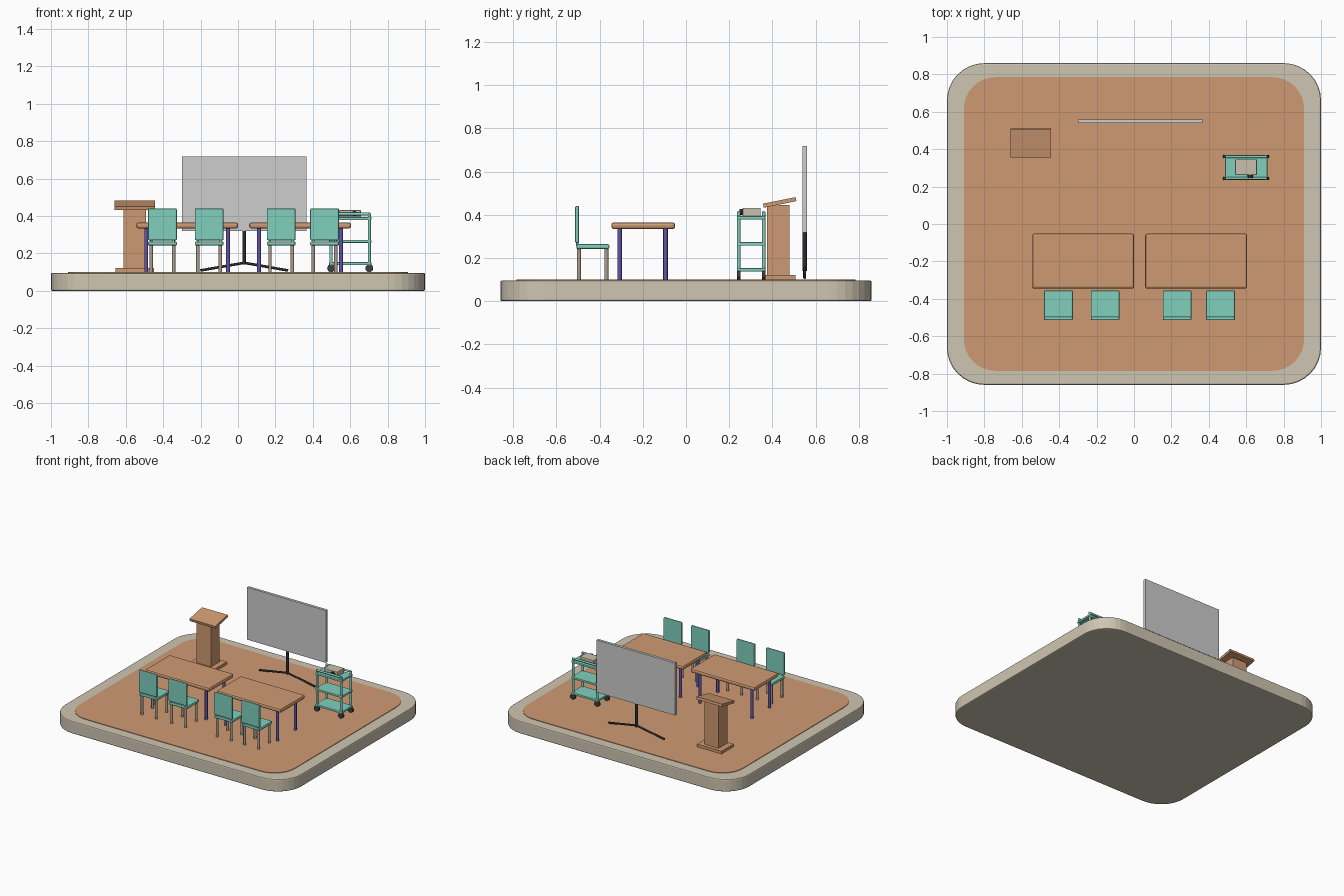
import bpy, bmesh, math
from mathutils import Vector

if "Cube" in bpy.data.objects:
    bpy.data.objects.remove(bpy.data.objects["Cube"])


def mat(name, r, g, b):
    m = bpy.data.materials.new(name)
    lin = [((c / 255 + 0.055) / 1.055) ** 2.4 for c in (r, g, b)]
    m.diffuse_color = (*lin, 1)
    m.use_nodes = True
    m.node_tree.nodes["Principled BSDF"].inputs["Base Color"].default_value = m.diffuse_color
    return m


STONE = mat("stone beige", 207, 198, 178)
WOOD = mat("warm wood", 207, 154, 114)
TEAL = mat("teal", 128, 208, 190)
TAUPE = mat("taupe metal", 172, 160, 140)
PURPLE = mat("purple metal", 98, 84, 172)
GREY = mat("screen grey", 205, 205, 205)
BLACK = mat("dark metal", 42, 43, 47)
CREAM = mat("projector beige", 202, 192, 172)
RUBBER = mat("wheel rubber", 62, 62, 64)


def finish(name, bm, m, bevel=0, smooth=False):
    bmesh.ops.recalc_face_normals(bm, faces=bm.faces)
    me = bpy.data.meshes.new(name)
    bm.to_mesh(me)
    bm.free()
    me.materials.append(m)
    ob = bpy.data.objects.new(name, me)
    bpy.context.collection.objects.link(ob)
    if bevel:
        mod = ob.modifiers.new("bevel", 'BEVEL')
        mod.width, mod.segments, mod.limit_method = bevel, 2, 'ANGLE'
        mod.angle_limit = math.radians(40)
    if smooth:
        bpy.ops.object.select_all(action='DESELECT')
        ob.select_set(True)
        bpy.context.view_layer.objects.active = ob
        bpy.ops.object.shade_smooth_by_angle(angle=math.radians(35))
    return ob


def box(name, m, x, y, z, bevel=0):
    """Box from (min, max) ranges, origin at its centre."""
    bm = bmesh.new()
    bmesh.ops.create_cube(bm, size=1)
    bmesh.ops.scale(bm, verts=bm.verts, vec=(x[1] - x[0], y[1] - y[0], z[1] - z[0]))
    ob = finish(name, bm, m, bevel)
    ob.location = (sum(x) / 2, sum(y) / 2, sum(z) / 2)
    return ob


def rod(name, m, a, b, r, sides=14, bevel=0):
    """Cylinder between two points."""
    a, b = Vector(a), Vector(b)
    bm = bmesh.new()
    bmesh.ops.create_cone(bm, cap_ends=True, segments=sides, radius1=r, radius2=r,
                          depth=(b - a).length)
    ob = finish(name, bm, m, bevel, smooth=True)
    ob.rotation_euler = (b - a).to_track_quat('Z', 'Y').to_euler()
    ob.location = (a + b) / 2
    return ob


def slab(name, m, hx, hy, r, z0, z1, bevel=0):
    """Rounded rectangle plate."""
    bm = bmesh.new()
    vs = []
    for i, (sx, sy) in enumerate(((1, 1), (-1, 1), (-1, -1), (1, -1))):
        for k in range(9):
            t = math.pi / 2 * (i + k / 8)
            vs.append(bm.verts.new((sx * (hx - r) + r * math.cos(t),
                                    sy * (hy - r) + r * math.sin(t), z0)))
    f = bm.faces.new(vs)
    ext = bmesh.ops.extrude_face_region(bm, geom=[f])
    up = [v for v in ext["geom"] if isinstance(v, bmesh.types.BMVert)]
    bmesh.ops.translate(bm, verts=up, vec=(0, 0, z1 - z0))
    return finish(name, bm, m, bevel)


# platform and floor
slab("platform", STONE, 1.0, 0.86, 0.2, 0, 0.096, 0.008)
slab("floor", WOOD, 0.91, 0.785, 0.17, 0.09, 0.1)
F = 0.1

# two tables
for cx in (-0.272, 0.332):
    box("table_top", WOOD, (cx - 0.272, cx + 0.272), (-0.346, -0.051), (0.334, 0.365), 0.011)
    for sx in (-1, 1):
        for y in (-0.308, -0.095):
            x = cx + sx * 0.219
            rod("table_leg", PURPLE, (x, y, F), (x, y, 0.34), 0.0105)

# four chairs
for cx in (-0.404, -0.154, 0.231, 0.463):
    box("chair_seat", TEAL, (cx - 0.077, cx + 0.077), (-0.508, -0.355), (0.242, 0.264), 0.007)
    box("chair_back", TEAL, (cx - 0.077, cx + 0.077), (-0.514, -0.495), (0.27, 0.441), 0.007)
    for sx in (-1, 1):
        x = cx + sx * 0.06
        for y in (-0.496, -0.369):
            rod("chair_leg", TAUPE, (x, y, F), (x, y, 0.245), 0.0095)
        rod("chair_back_support", TEAL, (x, -0.503, 0.255), (x, -0.503, 0.28), 0.006)

# lectern with a sloping top
box("lectern_foot", WOOD, (-0.656, -0.45), (0.361, 0.508), (F, 0.121))
box("lectern_column", WOOD, (-0.613, -0.492), (0.376, 0.48), (0.12, 0.446))
top = box("lectern_top", WOOD, (-0.66, -0.443), (0.357, 0.511), (0.448, 0.467))
top.rotation_euler.x = 0.2

# screen on a two-legged stand
box("screen_panel", GREY, (-0.3, 0.365), (0.539, 0.56), (0.319, 0.719))
rod("screen_pole", BLACK, (0.033, 0.55, 0.14), (0.033, 0.55, 0.325), 0.01)
for sx in (-1, 1):
    rod("screen_foot", BLACK, (0.033, 0.55, 0.15), (0.033 + sx * 0.235, 0.55, 0.109), 0.007)

# trolley
CX, CY = 0.6, 0.302
for z in (0.145, 0.265, 0.386):
    box("trolley_shelf", TEAL, (CX - 0.113, CX + 0.113), (CY - 0.066, CY + 0.066),
        (z - 0.008, z + 0.008), 0.004)
for sy in (-1, 1):
    y = CY + sy * 0.058
    rod("trolley_rail", TEAL, (CX - 0.105, y, 0.411), (CX + 0.105, y, 0.411), 0.0075)
    for sx in (-1, 1):
        x = CX + sx * 0.102
        rod("trolley_post", TEAL, (x, y, 0.135), (x, y, 0.414), 0.0085)
        rod("trolley_wheel", RUBBER, (x, y - 0.008, 0.121), (x, y + 0.008, 0.121), 0.021, 16)

# projector on the trolley
box("projector_body", CREAM, (0.541, 0.657), (0.262, 0.346), (0.394, 0.432), 0.004)
rod("projector_lens", BLACK, (0.622, 0.247, 0.413), (0.622, 0.27, 0.413), 0.014, 16)
